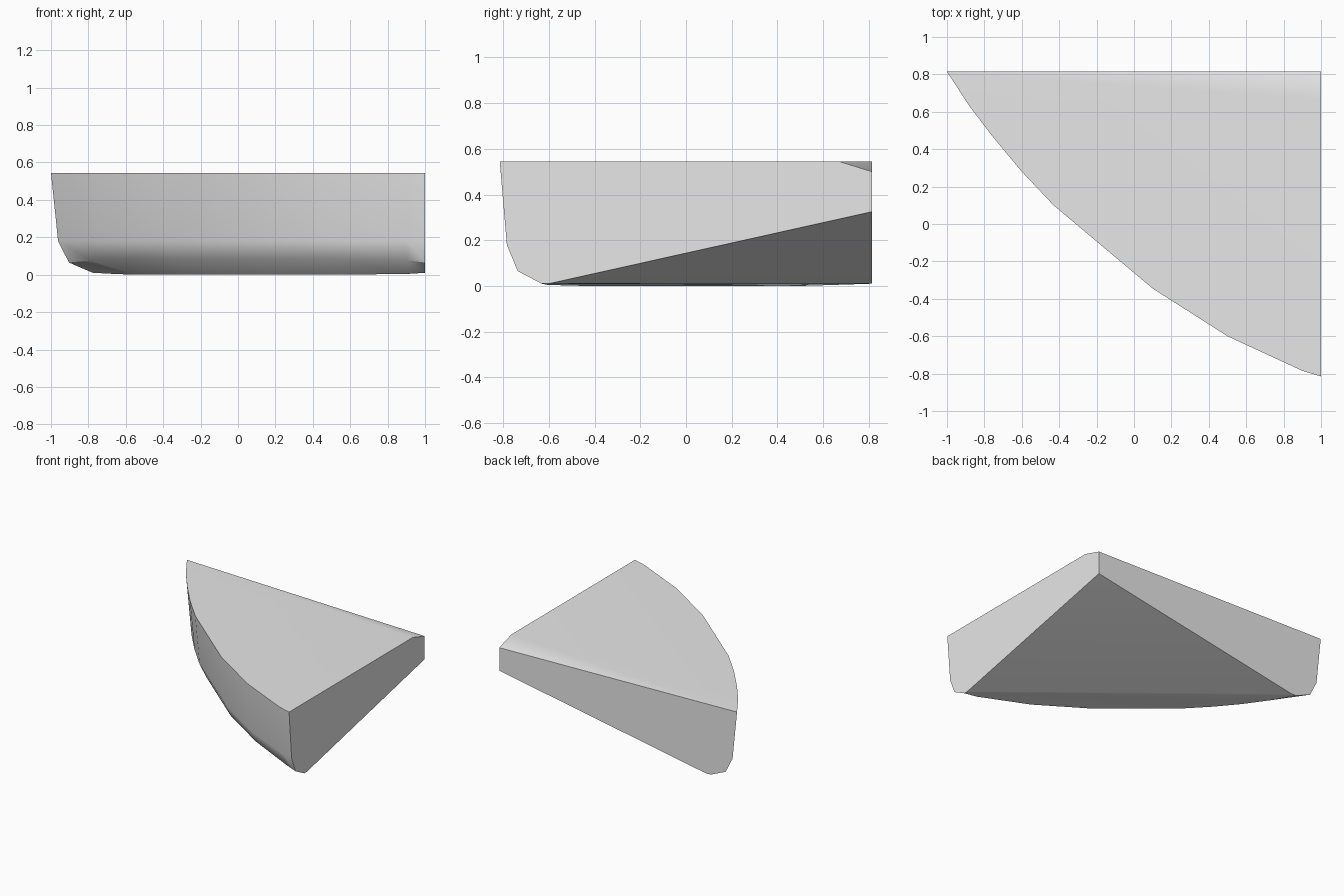
import bpy, bmesh, math

cube = bpy.data.objects.get("Cube")
if cube:
    bpy.data.objects.remove(cube, do_unlink=True)

# Single flat grey material
GREY = (0.8, 0.8, 0.8, 1.0)
mat = bpy.data.materials.new("light grey")
mat.use_nodes = True
mat.diffuse_color = GREY
mat.node_tree.nodes["Principled BSDF"].inputs["Base Color"].default_value = GREY

# Corner of the slice, and the outer rim curve running from back to front
CX, CY = 1.0, 0.815
RIM = [(-1, .815), (-.88, .63), (-.75, .46), (-.60, .28), (-.43, .10), (-.18, -.11),
       (.10, -.345), (.50, -.60), (.90, -.785), (1, -.815)]
TOP = 0.545

# Wall profile: scale about the corner, height at the ends, height mid-curve
PROFILE = [(1.0, TOP, TOP), (.981, .18, .18), (.952, .065, .085), (.888, .01, 0.0)]

bm = bmesh.new()


def ring(scale, z_end, z_mid):
    """Rim curve shrunk toward the corner."""
    verts = []
    for i, (x, y) in enumerate(RIM):
        blend = min(1.0, 1.6 * math.sin(math.pi * i / (len(RIM) - 1)))
        z = z_end + (z_mid - z_end) * blend
        verts.append(bm.verts.new((CX + (x - CX) * scale, CY + (y - CY) * scale, z)))
    return verts


rings = [ring(*p) for p in PROFILE]

# Curved outer wall with its rounded lower edge
for upper, lower in zip(rings, rings[1:]):
    for i in range(len(RIM) - 1):
        bm.faces.new((upper[i], lower[i], lower[i + 1], upper[i + 1]))

# Corner edge, top slope start and the fold line of the underside
corner_top = bm.verts.new((CX, CY, .50))
corner_low = bm.verts.new((CX, CY, .325))
slope = bm.verts.new((CX, .67, TOP))
fold_back = bm.verts.new((CX - 2 * .868, CY, .01))
fold_front = bm.verts.new((CX, CY - 1.63 * .868, .01))

# Top and its shallow slope toward the back edge
bm.faces.new(rings[0] + [slope])
bm.faces.new((rings[0][0], slope, corner_top))

# Two straight cut sides
bm.faces.new([r[-1] for r in rings] + [fold_front, corner_low, corner_top, slope])
bm.faces.new([r[0] for r in rings] + [fold_back, corner_low, corner_top])

# Underside: flat curved strip and sloping triangle
bm.faces.new(rings[-1] + [fold_front, fold_back])
bm.faces.new((fold_back, fold_front, corner_low))

bmesh.ops.recalc_face_normals(bm, faces=bm.faces)
mesh = bpy.data.meshes.new("wedge_slice")
bm.to_mesh(mesh)
bm.free()
mesh.materials.append(mat)
wedge = bpy.data.objects.new("wedge_slice", mesh)
bpy.context.collection.objects.link(wedge)

# Smooth curved wall, crisp cut edges
bpy.ops.object.select_all(action='DESELECT')
bpy.context.view_layer.objects.active = wedge
wedge.select_set(True)
bpy.ops.object.shade_smooth_by_angle(angle=math.radians(35))
normals = wedge.modifiers.new("flat_face_normals", 'WEIGHTED_NORMAL')
normals.keep_sharp = True
